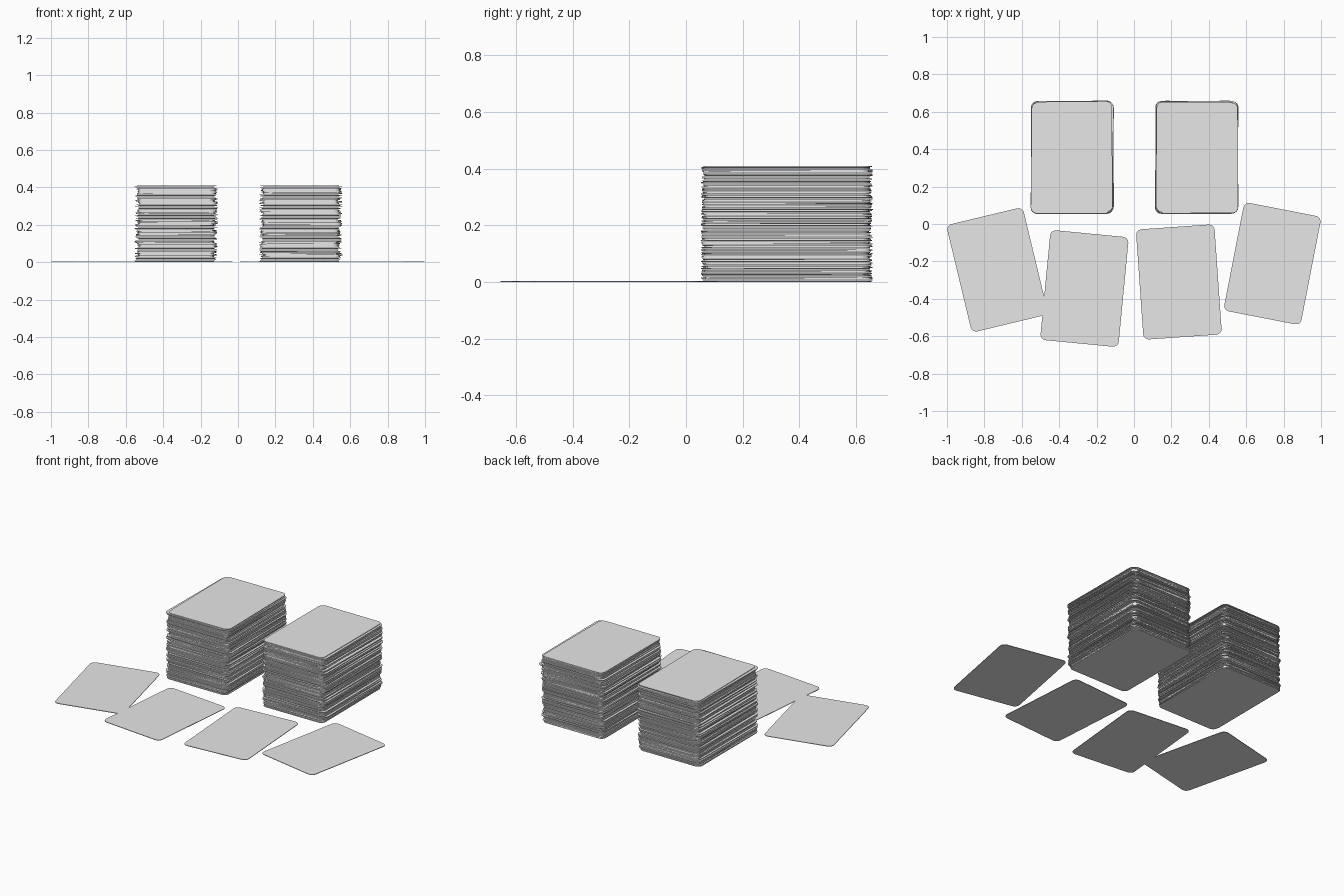
import bpy, bmesh, math, random
from mathutils import Matrix

if "Cube" in bpy.data.objects:
    bpy.data.objects.remove(bpy.data.objects["Cube"])

random.seed(7)
W, H, R = 0.42, 0.59, 0.03      # card width, length, corner radius
THICK = 0.0034
COUNT, STACK_H = 100, 0.41

grey = bpy.data.materials.new("card grey")
grey.diffuse_color = (0.8, 0.8, 0.8, 1)
grey.use_nodes = True
grey.node_tree.nodes["Principled BSDF"].inputs["Base Color"].default_value = grey.diffuse_color


def outline(segments=4):
    """Rounded rectangle, counter-clockwise."""
    pts = []
    for i, (sx, sy) in enumerate(((1, 1), (-1, 1), (-1, -1), (1, -1))):
        for k in range(segments + 1):
            a = math.radians(90) * (i + k / segments)
            pts.append((sx * (W / 2 - R) + R * math.cos(a),
                        sy * (H / 2 - R) + R * math.sin(a)))
    return pts


PROFILE = outline()


def add_card(bm, x, y, z, angle):
    """Add one thin solid card to the mesh."""
    m = Matrix.Translation((x, y, z)) @ Matrix.Rotation(math.radians(angle), 4, 'Z')
    low = [bm.verts.new((px, py, 0)) for px, py in PROFILE]
    high = [bm.verts.new((px, py, THICK)) for px, py in PROFILE]
    bm.faces.new(low[::-1])
    bm.faces.new(high)
    n = len(low)
    for i in range(n):
        j = (i + 1) % n
        bm.faces.new((low[i], low[j], high[j], high[i]))
    bmesh.ops.transform(bm, matrix=m, verts=low + high)


def finish(bm, name):
    mesh = bpy.data.meshes.new(name)
    bm.to_mesh(mesh)
    bm.free()
    mesh.materials.append(grey)
    bpy.context.collection.objects.link(bpy.data.objects.new(name, mesh))


# Two untidy stacks of cards
for name, cx in (("left_card_stack", -0.33), ("right_card_stack", 0.335)):
    bm = bmesh.new()
    for i in range(COUNT):
        z = i * (STACK_H - THICK) / (COUNT - 1)
        add_card(bm, cx + random.uniform(-0.011, 0.011),
                 0.356 + random.uniform(-0.007, 0.007), z,
                 random.uniform(-0.7, 0.7))
    finish(bm, name)

# Four loose cards fanned out in front
loose = (("outer_left_card", -0.731, -0.245, 13.5),
         ("inner_left_card", -0.265, -0.345, -5.5),
         ("inner_right_card", 0.24, -0.31, 4),
         ("outer_right_card", 0.74, -0.212, -11))
for name, x, y, angle in loose:
    bm = bmesh.new()
    add_card(bm, x, y, 0, angle)
    finish(bm, name)
